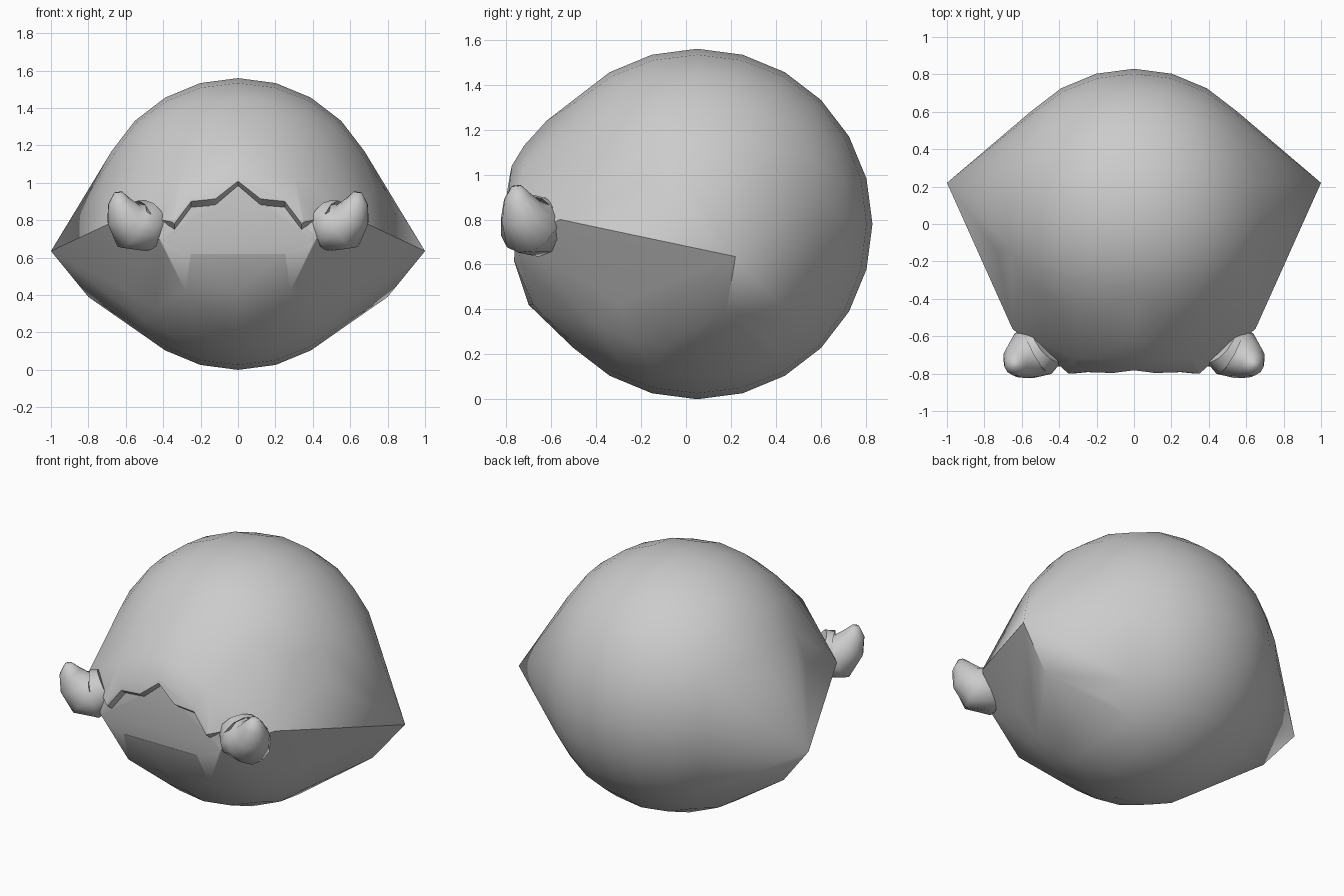
import bpy, bmesh, math
from mathutils import Vector

if "Cube" in bpy.data.objects:
    bpy.data.objects.remove(bpy.data.objects["Cube"])


def make_object(name, bm):
    bmesh.ops.recalc_face_normals(bm, faces=bm.faces)
    me = bpy.data.meshes.new(name)
    bm.to_mesh(me)
    bm.free()
    ob = bpy.data.objects.new(name, me)
    bpy.context.collection.objects.link(ob)
    return ob


def smooth(ob, angle):
    bpy.ops.object.select_all(action='DESELECT')
    ob.select_set(True)
    bpy.context.view_layer.objects.active = ob
    bpy.ops.object.shade_smooth_by_angle(angle=math.radians(angle))


# Body: a rounded cube pulled out to two side points and a broad flat front
center, radius = Vector((0, 0.05, 0.78)), 0.78
src = bmesh.new()
bmesh.ops.create_cube(src, size=2)
bmesh.ops.subdivide_edges(src, edges=src.edges, cuts=5, use_grid_fill=True)
points = [center + radius * Vector([math.tan(c * math.pi / 4) for c in v.co]).normalized()
          for v in src.verts]
src.free()
bulges = [(1, 0.22, 0.635), (0.8, 0.18, 0.39), (0.65, -0.56, 0.8), (0.42, -0.76, 0.7),
          (0.35, -0.80, 0.79), (0.25, -0.79, 0.92), (0, -0.80, 0.93), (0, -0.775, 1.04),
          (0, -0.72, 1.13), (0, -0.62, 1.24), (0.25, -0.77, 0.63), (0.28, -0.68, 0.42),
          (0, -0.70, 0.42), (0.3, -0.72, 1.04)]
for x, y, z in bulges:
    points += [Vector((s * x, y, z)) for s in ((1, -1) if x else (1,))]
bm = bmesh.new()
for p in points:
    bm.verts.new(p)
bmesh.ops.convex_hull(bm, input=bm.verts)
bmesh.ops.delete(bm, geom=[v for v in bm.verts if not v.link_faces], context='VERTS')
body = make_object("body", bm)

# Cutter: recesses the front below a zigzag edge with a sloping ledge
half = [(0, 1.03), (0.12, 0.925), (0.25, 0.915), (0.34, 0.79), (0.41, 0.85), (0.52, 0.90)]
zigzag = [(-x, z) for x, z in half[:0:-1]] + half
bm = bmesh.new()


def profile(y_top, y_low, dz):
    top = [bm.verts.new((x, y_top, z + dz)) for x, z in zigzag]
    low = [bm.verts.new((x, y_low, 0.62)) for x in (zigzag[-1][0], zigzag[0][0])]
    return top + low


front = profile(-0.92, -0.92, 0.08)
back = profile(-0.75, -0.765, -0.045)
bm.faces.new(front)
bm.faces.new(back[::-1])
for i in range(len(front)):
    j = (i + 1) % len(front)
    bm.faces.new((front[i], back[i], back[j], front[j]))
bmesh.ops.triangulate(bm, faces=bm.faces)
cutter = make_object("zigzag_cutter", bm)
cutter.hide_render = True

mod = body.modifiers.new("recess", 'BOOLEAN')
mod.operation = 'DIFFERENCE'
mod.solver = 'EXACT'
mod.object = cutter
bpy.context.view_layer.objects.active = body
bpy.ops.object.modifier_apply(modifier=mod.name)
bpy.data.objects.remove(cutter)
smooth(body, 38)

# Claws: tapered, curved stubs pointing up and outwards
spine = [((0.46, -0.64, 0.80), 0.12), ((0.51, -0.68, 0.77), 0.14),
         ((0.57, -0.70, 0.77), 0.135), ((0.61, -0.73, 0.83), 0.10),
         ((0.635, -0.75, 0.90), 0.062), ((0.64, -0.755, 0.95), 0.022)]


def claw(name, side):
    bm = bmesh.new()
    pts = [Vector((side * p[0], p[1], p[2])) for p, r in spine]
    rings = []
    for i, p in enumerate(pts):
        d = (pts[min(i + 1, len(pts) - 1)] - pts[max(i - 1, 0)]).normalized()
        u = d.cross(Vector((side, 1, 0))).normalized()
        w = d.cross(u)
        r = spine[i][1]
        rings.append([bm.verts.new(p + r * (u * math.cos(a) + w * math.sin(a)))
                      for a in (k * math.tau / 12 for k in range(12))])
    for a, b in zip(rings, rings[1:]):
        for k in range(12):
            bm.faces.new((a[k], a[k - 1], b[k - 1], b[k]))
    bm.faces.new(rings[0])
    bm.faces.new(rings[-1])
    smooth(make_object(name, bm), 60)


claw("right_claw", 1)
claw("left_claw", -1)
